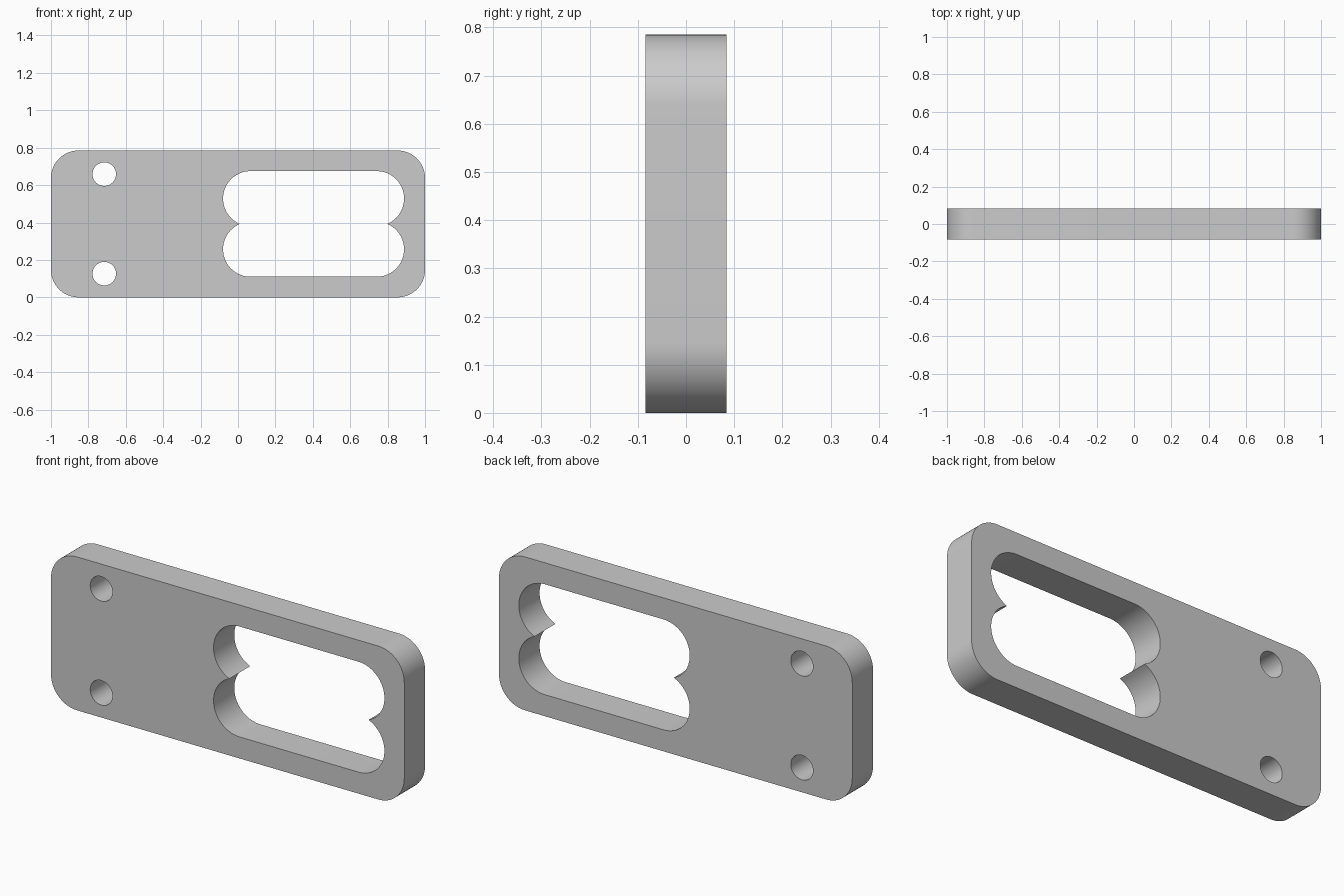
import bpy, bmesh
from math import pi, cos, sin, asin

if "Cube" in bpy.data.objects:
    bpy.data.objects.remove(bpy.data.objects["Cube"])

HEIGHT, HALF_DEPTH, MID = 0.785, 0.084, 0.3925
R = 0.147


def arc(cx, cz, r, a0, a1, n=20):
    return [(cx + r * cos(a0 + (a1 - a0) * i / n),
             cz + r * sin(a0 + (a1 - a0) * i / n)) for i in range(n + 1)]


# Outer outline: rounded rectangle
corners = [(1 - R, HEIGHT - R), (-1 + R, HEIGHT - R), (-1 + R, R), (1 - R, R)]
outline = []
for i, (x, z) in enumerate(corners):
    outline += arc(x, z, R, i * pi / 2, (i + 1) * pi / 2)

# Window: overlapping end circles meeting in a cusp at each side
dz = 0.2825 - R
a = asin(dz / R)
x0, x1 = -0.08 + R, 0.888 - R
window = (arc(x1, MID + dz, R, -a, pi / 2)
          + arc(x0, MID + dz, R, pi / 2, pi + a)
          + arc(x0, MID - dz, R, pi - a, 1.5 * pi)[1:]
          + arc(x1, MID - dz, R, -pi / 2, a)[:-1])

# Two round screw holes
holes = [arc(-0.715, MID + s * 0.266, 0.063, 0, 2 * pi, 48)[:-1] for s in (1, -1)]

# Filled and extruded plate
curve = bpy.data.curves.new("slotted_plate", 'CURVE')
curve.dimensions = '2D'
curve.fill_mode = 'BOTH'
curve.extrude = HALF_DEPTH
for loop in [outline, window] + holes:
    spline = curve.splines.new('POLY')
    spline.points.add(len(loop) - 1)
    for p, (x, z) in zip(spline.points, loop):
        p.co = (x, z, 0, 1)
    spline.use_cyclic_u = True
plate = bpy.data.objects.new("slotted_plate", curve)
bpy.context.collection.objects.link(plate)
plate.rotation_euler = (pi / 2, 0, 0)
bpy.context.view_layer.objects.active = plate
plate.select_set(True)
bpy.ops.object.convert(target='MESH')
plate = bpy.context.object

# Weld caps to the walls
bm = bmesh.new()
bm.from_mesh(plate.data)
bmesh.ops.remove_doubles(bm, verts=bm.verts, dist=0.0001)
bmesh.ops.recalc_face_normals(bm, faces=bm.faces)
bm.to_mesh(plate.data)
bm.free()
bpy.ops.object.shade_smooth_by_angle(angle=0.5)
